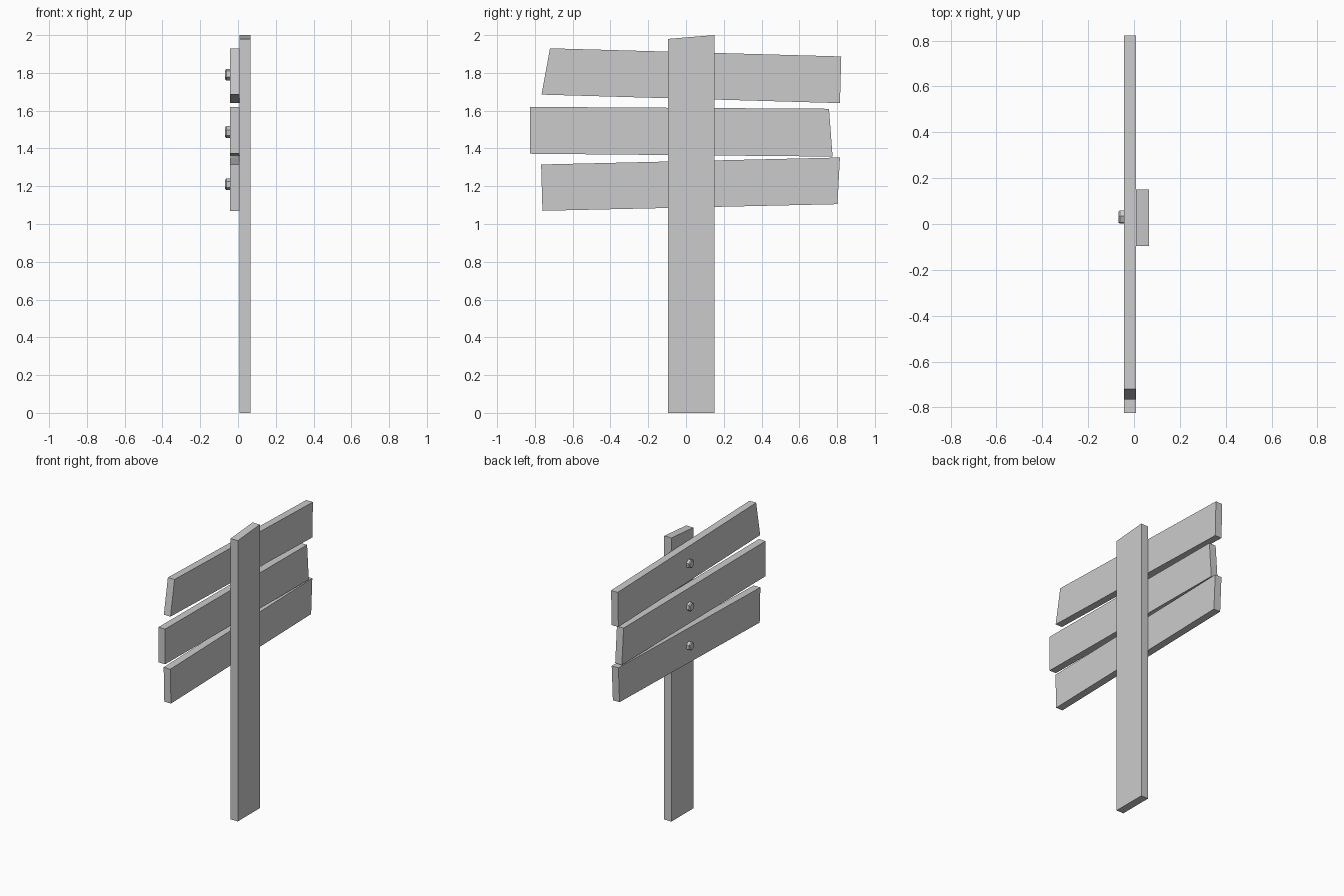
import bpy
import bmesh
from math import cos, sin, radians

cube = bpy.data.objects.get("Cube")
if cube:
    bpy.data.objects.remove(cube, do_unlink=True)

GREY = (0.6, 0.6, 0.6, 1)
grey = bpy.data.materials.new("plain grey")
grey.use_nodes = True
grey.diffuse_color = GREY
grey.node_tree.nodes["Principled BSDF"].inputs["Base Color"].default_value = GREY


def loft(name, sections):
    """Join matching (x, outline in y-z) sections into one closed solid."""
    bm = bmesh.new()
    rings = [[bm.verts.new((x, y, z)) for y, z in outline] for x, outline in sections]
    n = len(rings[0])
    for a, b in zip(rings, rings[1:]):
        for i in range(n):
            j = (i + 1) % n
            bm.faces.new((a[i], a[j], b[j], b[i]))
    bm.faces.new(rings[0])
    bm.faces.new(rings[-1])
    bmesh.ops.recalc_face_normals(bm, faces=bm.faces)
    mesh = bpy.data.meshes.new(name)
    bm.to_mesh(mesh)
    bm.free()
    mesh.materials.append(grey)
    obj = bpy.data.objects.new(name, mesh)
    bpy.context.collection.objects.link(obj)
    return obj


def board(name, x0, x1, outline):
    return loft(name, [(x0, outline), (x1, outline)])


def hexagon(y, z, radius, turn):
    angles = [radians(turn + 60 * i) for i in range(6)]
    return [(y + radius * cos(a), z + radius * sin(a)) for a in angles]


# Upright post with a slanted top
BACK, JOIN, FACE = -0.043, 0.009, 0.065
board("post", JOIN, FACE, [(-0.095, 0), (0.15, 0), (0.15, 2.0), (-0.095, 1.98)])

# Crooked sign planks
planks = {
    "top_plank": [(-0.765, 1.685), (0.815, 1.64), (0.822, 1.887), (-0.72, 1.93)],
    "middle_plank": [(-0.825, 1.372), (0.776, 1.357), (0.757, 1.61), (-0.825, 1.62)],
    "bottom_plank": [(-0.76, 1.07), (0.802, 1.105), (0.815, 1.352), (-0.767, 1.315)],
}
for name, outline in planks.items():
    board(name, BACK, JOIN, outline)

# Hexagonal bolt heads with a chamfered rim, one per plank
for name, z, turn in (("top_bolt", 1.79, 22), ("middle_bolt", 1.487, 38), ("bottom_bolt", 1.21, 30)):
    loft(name, [(BACK + 0.003, hexagon(0.03, z, 0.031, turn)),
                (-0.062, hexagon(0.03, z, 0.031, turn)),
                (-0.068, hexagon(0.03, z, 0.025, turn))])
